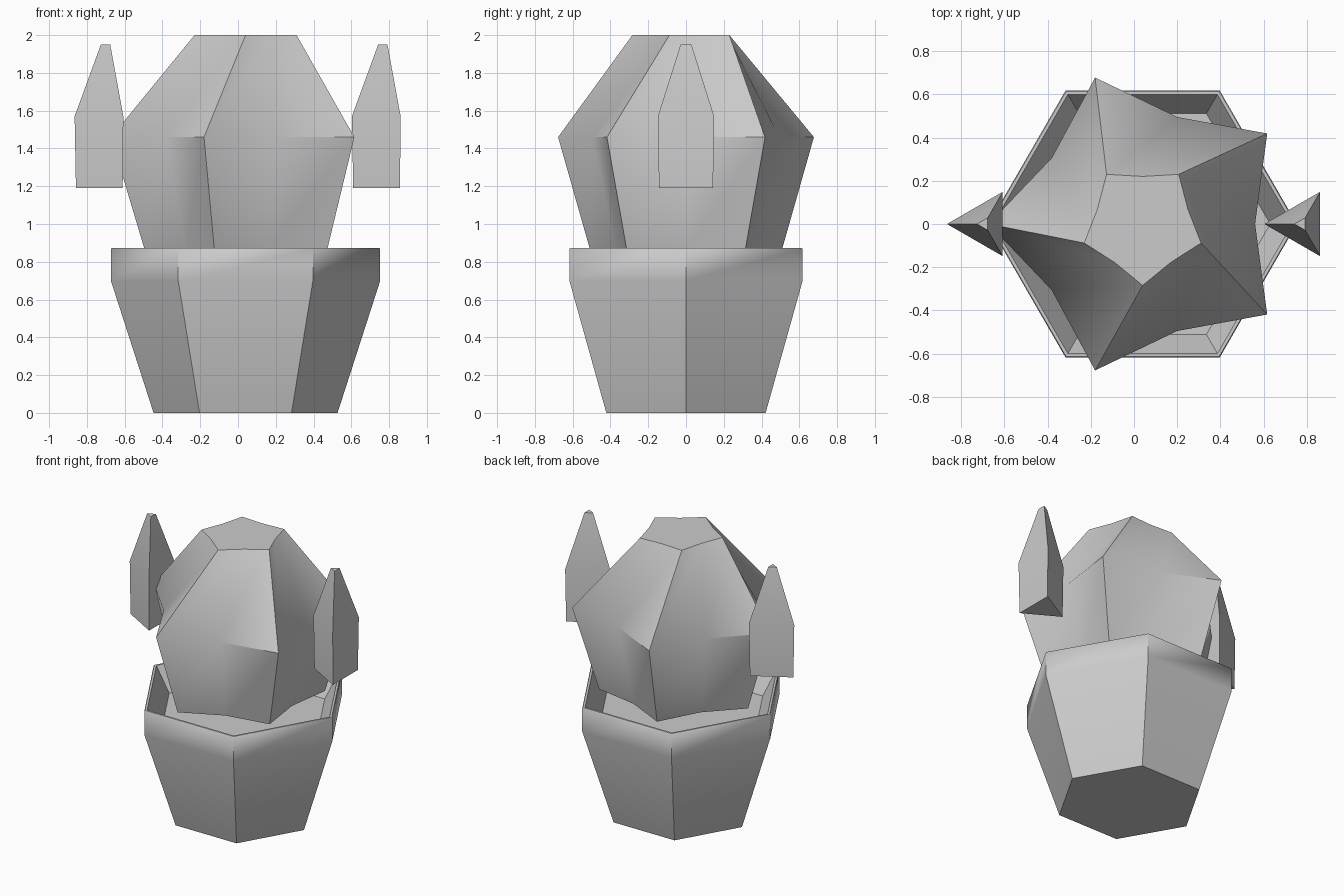
import bpy, bmesh
from math import cos, sin, radians, pi

cube = bpy.data.objects.get("Cube")
if cube:
    bpy.data.objects.remove(cube, do_unlink=True)

GREY = (0.6, 0.6, 0.6, 1)
grey = bpy.data.materials.new("plain_grey")
grey.use_nodes = True
grey.diffuse_color = GREY
grey.node_tree.nodes["Principled BSDF"].inputs["Base Color"].default_value = GREY


def loft(name, centre_x, sides, rings, smooth_angle=45, start=0):
    """Stack rings of (z, radius, valley_radius, twist) and cap both ends."""
    bm = bmesh.new()
    loops = []
    for z, radius, valley, twist in rings:
        loop = []
        for i in range(sides):
            a = 2 * pi * i / sides + radians(start + twist)
            r = valley if i % 2 else radius
            loop.append(bm.verts.new((centre_x + r * cos(a), r * sin(a), z)))
        loops.append(loop)
    for low, high in zip(loops, loops[1:]):
        for i in range(sides):
            j = (i + 1) % sides
            bm.faces.new((low[i], low[j], high[j], high[i]))
    bm.faces.new(loops[0][::-1])
    bm.faces.new(loops[-1])
    mesh = bpy.data.meshes.new(name)
    bm.to_mesh(mesh)
    bm.free()
    mesh.materials.append(grey)
    obj = bpy.data.objects.new(name, mesh)
    bpy.context.collection.objects.link(obj)
    bpy.ops.object.select_all(action='DESELECT')
    obj.select_set(True)
    bpy.context.view_layer.objects.active = obj
    bpy.ops.object.shade_smooth_by_angle(angle=radians(smooth_angle))
    return obj


BODY_X = 0.04

# Six-sided pot: outer wall, rim, inner wall and soil floor
pot_profile = [(0, 0.487), (0.70, 0.713), (0.868, 0.713),
               (0.873, 0.708), (0.873, 0.692), (0.70, 0.59)]
loft("pot", BODY_X, 6, [(z, r, r, 0) for z, r in pot_profile])

# Five-ribbed cactus body, twisted towards its flat top
loft("cactus_body", BODY_X, 10,
     [(0.87, 0.536, 0.39, 0), (1.46, 0.712, 0.52, 0), (2.0, 0.284, 0.22, 18)],
     start=36)

# Two three-sided arms, both pointing the same way
arm_rings = [(1.19, 0.165, 0.165, 0), (1.57, 0.172, 0.172, 0), (1.95, 0.033, 0.033, 0)]
for name, x in (("left_arm", 0.775), ("right_arm", -0.693)):
    loft(name, x, 3, arm_rings, start=180)
